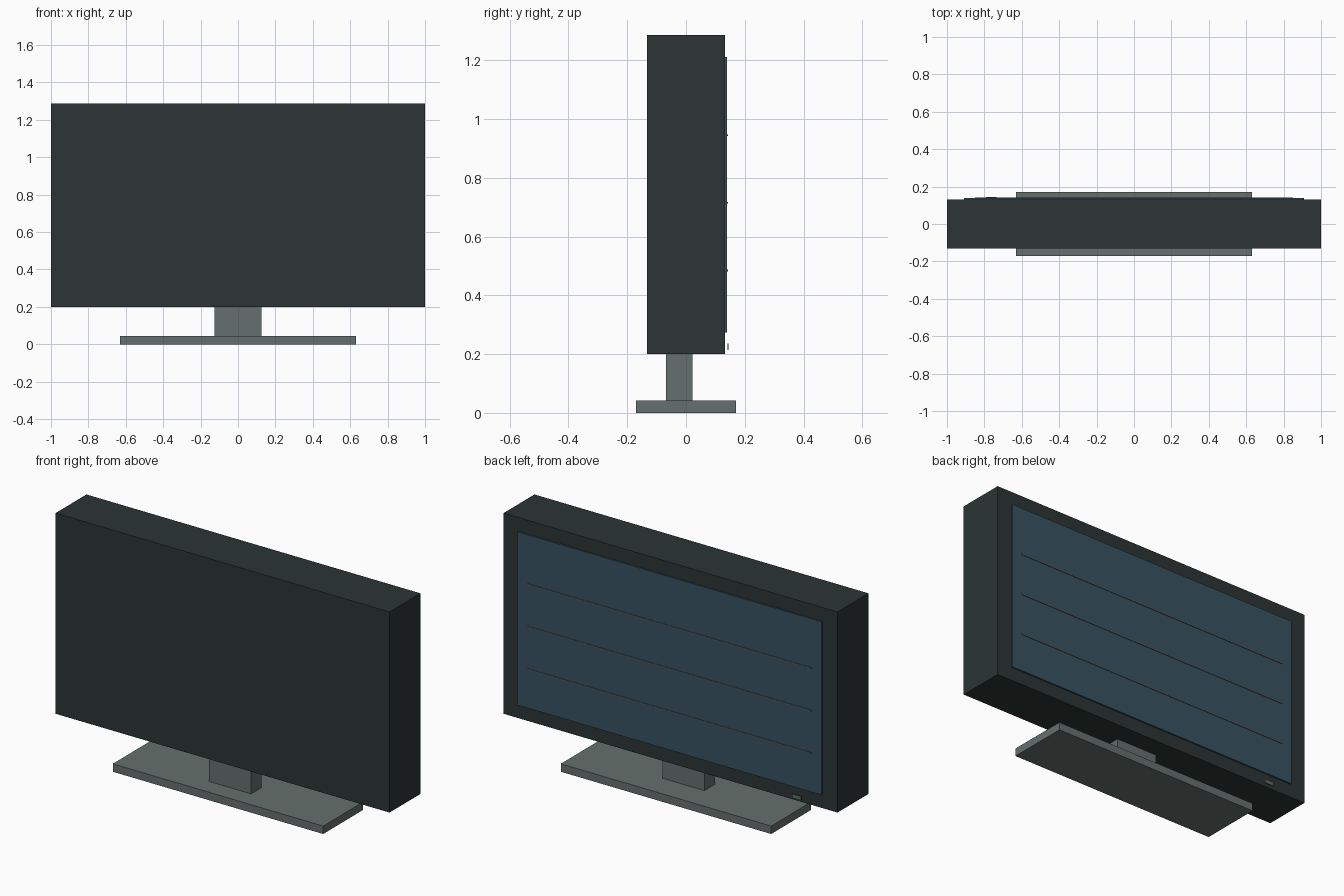
import bpy
import bmesh
from mathutils import Vector

if "Cube" in bpy.data.objects:
    bpy.data.objects.remove(bpy.data.objects["Cube"])


def material(name, color):
    mat = bpy.data.materials.new(name)
    mat.diffuse_color = (*color, 1)
    mat.use_nodes = True
    mat.node_tree.nodes["Principled BSDF"].inputs["Base Color"].default_value = mat.diffuse_color
    return mat


def box(name, lo, hi, mat):
    """Axis-aligned box between two corners."""
    lo, hi = Vector(lo), Vector(hi)
    bm = bmesh.new()
    bmesh.ops.create_cube(bm, size=1)
    bmesh.ops.scale(bm, vec=hi - lo, verts=bm.verts)
    bmesh.ops.translate(bm, vec=(lo + hi) / 2, verts=bm.verts)
    mesh = bpy.data.meshes.new(name)
    bm.to_mesh(mesh)
    bm.free()
    mesh.materials.append(mat)
    obj = bpy.data.objects.new(name, mesh)
    bpy.context.collection.objects.link(obj)
    return obj


casing = material("dark_casing", (0.025, 0.035, 0.034))
metal = material("grey_metal", (0.13, 0.16, 0.155))
glass = material("blue_glass", (0.04, 0.085, 0.12))
streak = material("streak_grey", (0.09, 0.10, 0.10))
lamp = material("lamp_green", (0.10, 0.15, 0.12))

# Stand
box("stand_base", (-0.63, -0.171, 0), (0.63, 0.171, 0.043), metal)
box("stand_neck", (-0.126, -0.068, 0.043), (0.126, 0.022, 0.2), metal)

# Cabinet, with the display panel on its +y side
box("cabinet", (-1, -0.132, 0.2), (1, 0.132, 1.286), casing)
box("screen", (-0.91, 0.132, 0.274), (0.91, 0.140, 1.211), glass)

# Thin horizontal streaks across the screen
for i, z in enumerate((0.485, 0.715, 0.945)):
    box(f"screen_line_{i + 1}", (-0.85, 0.139, z - 0.003), (0.85, 0.143, z + 0.003), streak)

# Small indicator below the screen corner
box("power_light", (-0.79, 0.141, 0.214), (-0.735, 0.144, 0.236), lamp)
